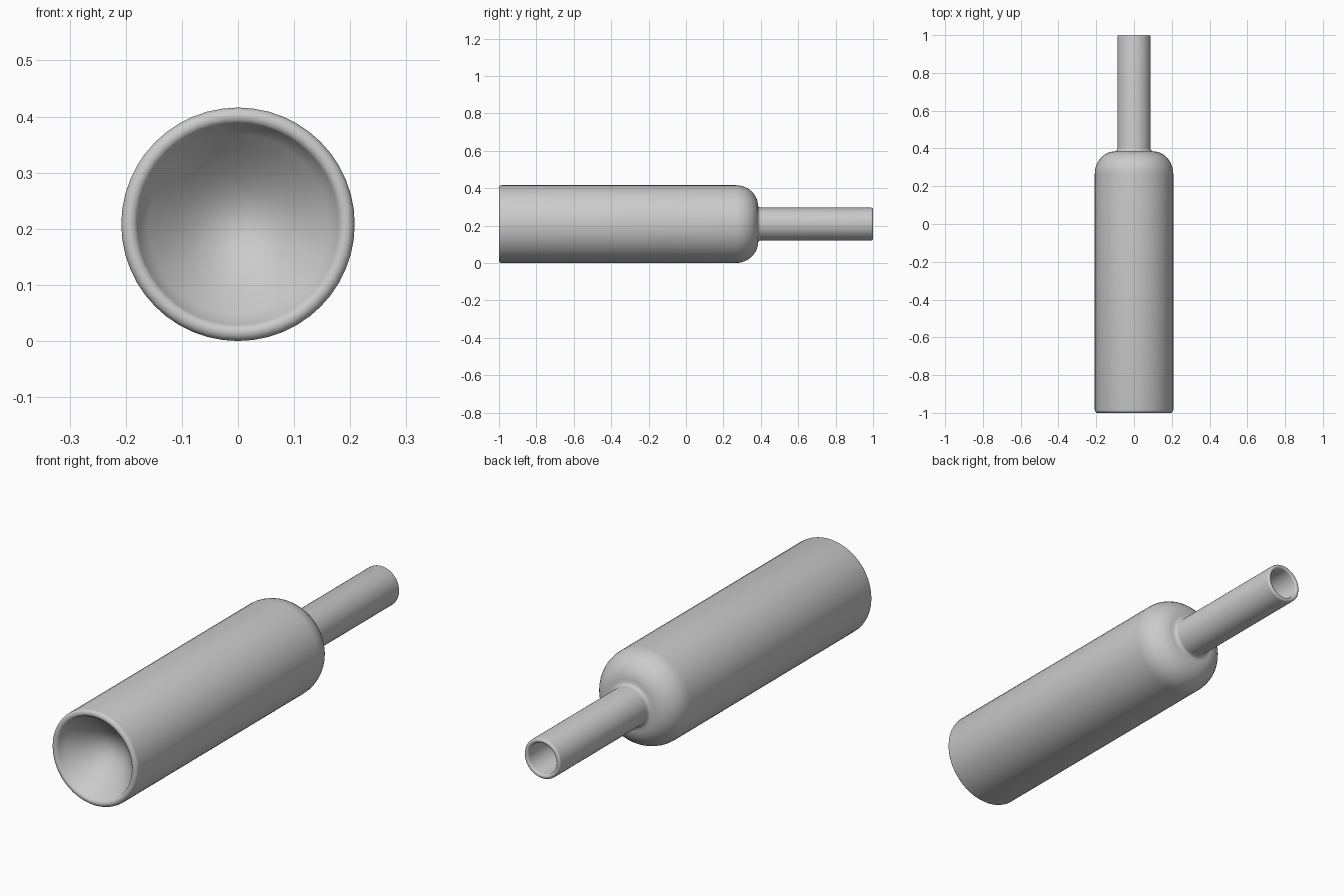
import bpy, bmesh, math
from mathutils import Matrix

cube = bpy.data.objects.get("Cube")
if cube:
    bpy.data.objects.remove(cube, do_unlink=True)

RADIUS, NECK, WALL = 0.208, 0.0875, 0.02
SIDES = 48


def arc(cy, cr, ry, rr, start, end, steps):
    """Elliptical arc of (y, radius) points, angles in degrees."""
    angles = [math.radians(start + (end - start) * i / steps) for i in range(steps + 1)]
    return [(cy + ry * math.sin(a), cr + rr * math.cos(a)) for a in angles]


def punt(y0, depth, radius, steps=10):
    """Smooth hollow rising from the rim to the axis."""
    pts = []
    for i in range(steps + 1):
        t = i / steps
        pts.append((y0 + depth * math.sin(t * math.pi / 2), radius * (1 - t)))
    return pts[::-1]


# Outer skin: punt, rounded foot, wall, shoulder, neck and lip
profile = punt(-0.985, 0.13, 0.178)
profile += arc(-0.985, 0.193, 0.015, 0.015, -150, 0, 6)
profile += arc(0.265, 0.098, 0.12, 0.11, 0, 90, 12)
profile += arc(0.40, 0.1025, 0.015, 0.015, 240, 180, 4)
profile += arc(0.99, NECK - 0.01, 0.01, 0.01, 0, 90, 4)

# Inner skin: bore, inside of the shoulder, inside wall and raised floor
bore = NECK - WALL
profile += arc(0.99, bore + 0.01, 0.01, 0.01, 90, 180, 4)
profile += [(0.37, bore)]
profile += arc(0.265, 0.098, 0.10, 0.09, 90, 0, 8)
profile += [(-0.96, RADIUS - WALL)]
profile += punt(-0.96, 0.13, 0.175)[::-1]

# Spin the profile around the y axis
mesh = bpy.data.meshes.new("bottle")
bm = bmesh.new()
verts = [bm.verts.new((r, y, 0)) for y, r in profile]
edges = [bm.edges.new(pair) for pair in zip(verts, verts[1:])]
bmesh.ops.spin(bm, geom=verts + edges, cent=(0, 0, 0), axis=(0, 1, 0),
               angle=math.tau, steps=SIDES, use_merge=True)
bmesh.ops.remove_doubles(bm, verts=bm.verts, dist=0.0002)
bmesh.ops.recalc_face_normals(bm, faces=bm.faces)
bm.transform(Matrix.Translation((0, 0, RADIUS)))
bm.to_mesh(mesh)
bm.free()

bottle = bpy.data.objects.new("bottle", mesh)
bpy.context.collection.objects.link(bottle)

# Plain grey
grey = bpy.data.materials.new("grey")
grey.use_nodes = True
colour = (0.6, 0.6, 0.6, 1)
grey.diffuse_color = colour
grey.node_tree.nodes["Principled BSDF"].inputs["Base Color"].default_value = colour
mesh.materials.append(grey)

bpy.ops.object.select_all(action='DESELECT')
bottle.select_set(True)
bpy.context.view_layer.objects.active = bottle
bpy.ops.object.shade_smooth_by_angle(angle=math.radians(40))
